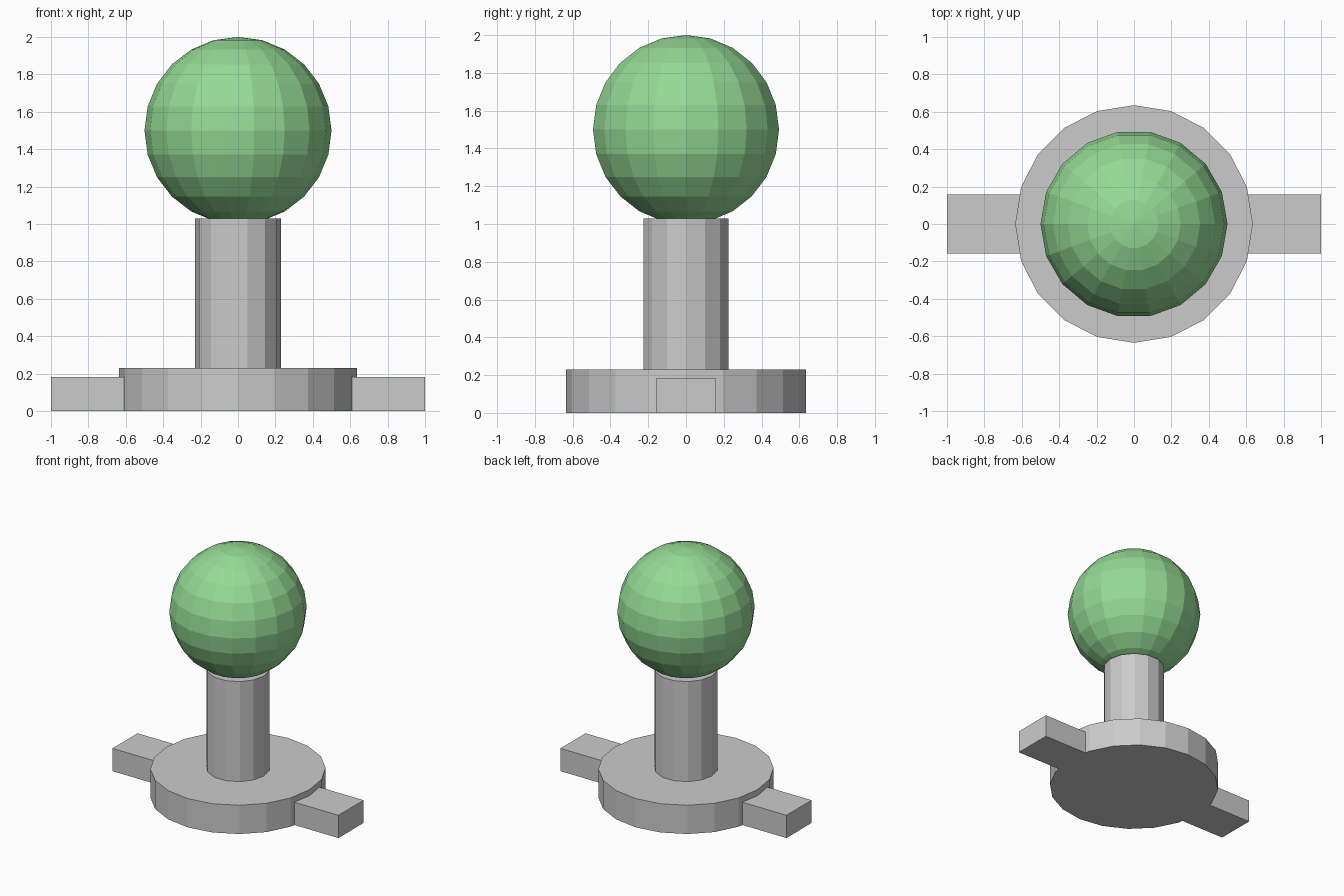
import bpy, bmesh
from math import sin, cos, pi

if "Cube" in bpy.data.objects:
    bpy.data.objects.remove(bpy.data.objects["Cube"])


def add_object(name, bm):
    bmesh.ops.recalc_face_normals(bm, faces=bm.faces[:])
    mesh = bpy.data.meshes.new(name)
    bm.to_mesh(mesh)
    bm.free()
    obj = bpy.data.objects.new(name, mesh)
    bpy.context.collection.objects.link(obj)
    return obj


def lathe(name, profile, sides):
    """Spin an (r, z) profile about z; the first corner lies on +x."""
    bm = bmesh.new()
    verts = [bm.verts.new((r, 0, z)) for r, z in profile]
    edges = [bm.edges.new(pair) for pair in zip(verts, verts[1:])]
    bmesh.ops.spin(bm, geom=verts + edges, cent=(0, 0, 0), axis=(0, 0, 1),
                   angle=2 * pi, steps=sides, use_duplicate=False)
    bmesh.ops.remove_doubles(bm, verts=bm.verts[:], dist=1e-4)
    # merge the triangle fans of flat caps into single faces
    bmesh.ops.dissolve_limit(bm, angle_limit=0.01, verts=bm.verts[:],
                             edges=bm.edges[:])
    return add_object(name, bm)


def drum(name, radius, z0, z1, sides):
    return lathe(name, [(0, z0), (radius, z0), (radius, z1), (0, z1)], sides)


# Round base and the post standing on it
drum("base_disc", 0.635, 0.0, 0.23, 20)
drum("post", 0.23, 0.2, 1.03, 14)

# Flat bar through the base, forming the two side tabs
bm = bmesh.new()
bmesh.ops.create_cube(bm, size=1)
bmesh.ops.scale(bm, vec=(2.0, 0.316, 0.182), verts=bm.verts[:])
bmesh.ops.translate(bm, vec=(0, 0, 0.091), verts=bm.verts[:])
add_object("cross_bar", bm)

# Green ball on top: 18 segments, 12 rings
rings = 12
arc = [(0.5 * sin(pi * i / rings), 1.5 - 0.5 * cos(pi * i / rings))
       for i in range(rings + 1)]
ball = lathe("ball", arc, 18)
green = bpy.data.materials.new("green")
green.diffuse_color = (0.3, 0.7, 0.3, 1)
green.use_nodes = True
green.node_tree.nodes["Principled BSDF"].inputs["Base Color"].default_value = green.diffuse_color
ball.data.materials.append(green)
